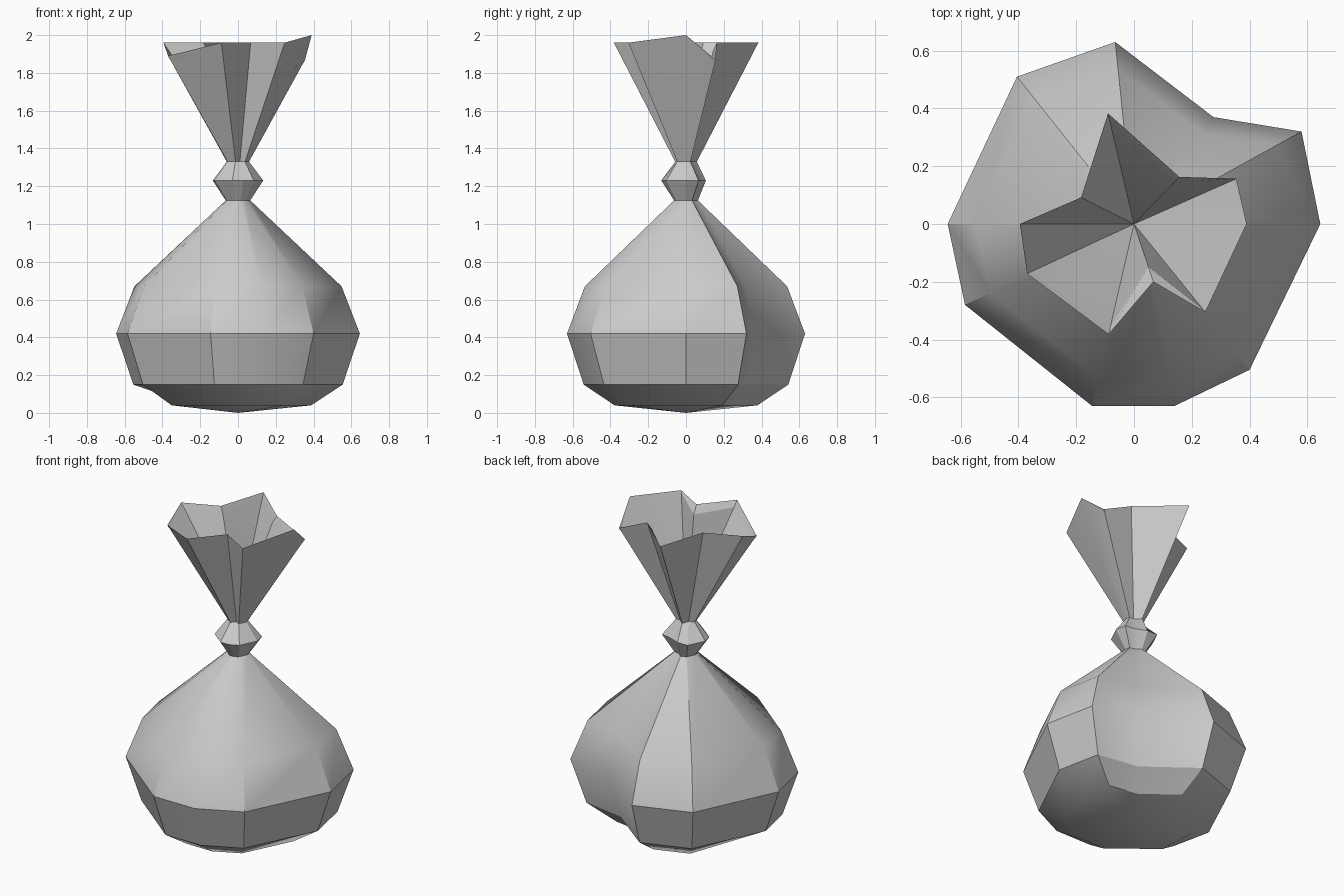
import bpy, bmesh, math

if "Cube" in bpy.data.objects:
    bpy.data.objects.remove(bpy.data.objects["Cube"])

# Plan outlines: lumpy sack and flared mouth, ten corners each
SACK = [(0.645, 0), (0.58, 0.32), (0.275, 0.37), (-0.065, 0.63), (-0.405, 0.51),
        (-0.645, 0), (-0.585, -0.28), (-0.145, -0.63), (0.14, -0.63), (0.40, -0.505)]
MOUTH = [(0.39, 0), (0.355, 0.157), (0.157, 0.163), (-0.09, 0.383), (-0.183, 0.092),
         (-0.395, 0), (-0.37, -0.172), (-0.088, -0.382), (0.067, -0.2), (0.247, -0.305)]


def ring(outline, scale, z):
    return [(x * scale, y * scale, z) for x, y in outline]


def loft(name, rings, start=None, end=None, angle=30):
    """Skin stacked rings; optional points close the first and last ring."""
    bm = bmesh.new()
    vs = [[bm.verts.new(p) for p in r] for r in rings]
    n = len(vs[0])
    for a, b in zip(vs, vs[1:]):
        for i in range(n):
            j = (i + 1) % n
            bm.faces.new((a[i], a[j], b[j], b[i]))
    if start:
        s = bm.verts.new(start)
        for i in range(n):
            bm.faces.new((s, vs[0][(i + 1) % n], vs[0][i]))
    if end:
        e = bm.verts.new(end)
        for i in range(n):
            bm.faces.new((e, vs[-1][i], vs[-1][(i + 1) % n]))
    me = bpy.data.meshes.new(name)
    bm.to_mesh(me)
    bm.free()
    ob = bpy.data.objects.new(name, me)
    bpy.context.collection.objects.link(ob)
    bpy.ops.object.select_all(action='DESELECT')
    ob.select_set(True)
    bpy.context.view_layer.objects.active = ob
    bpy.ops.object.shade_smooth_by_angle(angle=math.radians(angle))
    return ob


# Full sack body, with one lifted corner at the base
base = ring(SACK, 0.6, 0.04)
base[5] = (-0.44, 0, 0.11)
loft("sack_body", [base, ring(SACK, 0.86, 0.15), ring(SACK, 1, 0.42),
                   ring(SACK, 0.85, 0.67), ring(SACK, 0.1, 1.125)],
     start=(0, 0, 0))

# Gathered tie around the neck
bulge = [(x, min(y, 0.105), z) for x, y, z in ring(SACK, 0.208, 1.23)]
loft("neck_tie", [ring(SACK, 0.1, 1.125), bulge, ring(MOUTH, 0.15, 1.33)], angle=20)

# Flared mouth: outer skin, bevelled lip, then inner funnel
heights = [2.0, 1.87, 1.96, 1.96, 1.96, 1.96, 1.89, 1.96, 1.96, 1.96]
inset = [0.93, 0.99, 0.88, 0.93, 0.89, 0.93, 0.99, 0.94, 0.74, 0.98]
rim = [(x, y, z) for (x, y), z in zip(MOUTH, heights)]
lip = [(x * s, y * s, z - (0.01 if s > 0.97 else 0.04)) for (x, y, z), s in zip(rim, inset)]
loft("sack_mouth", [ring(MOUTH, 0.15, 1.33), rim, lip], end=(0, 0, 1.36), angle=15)
